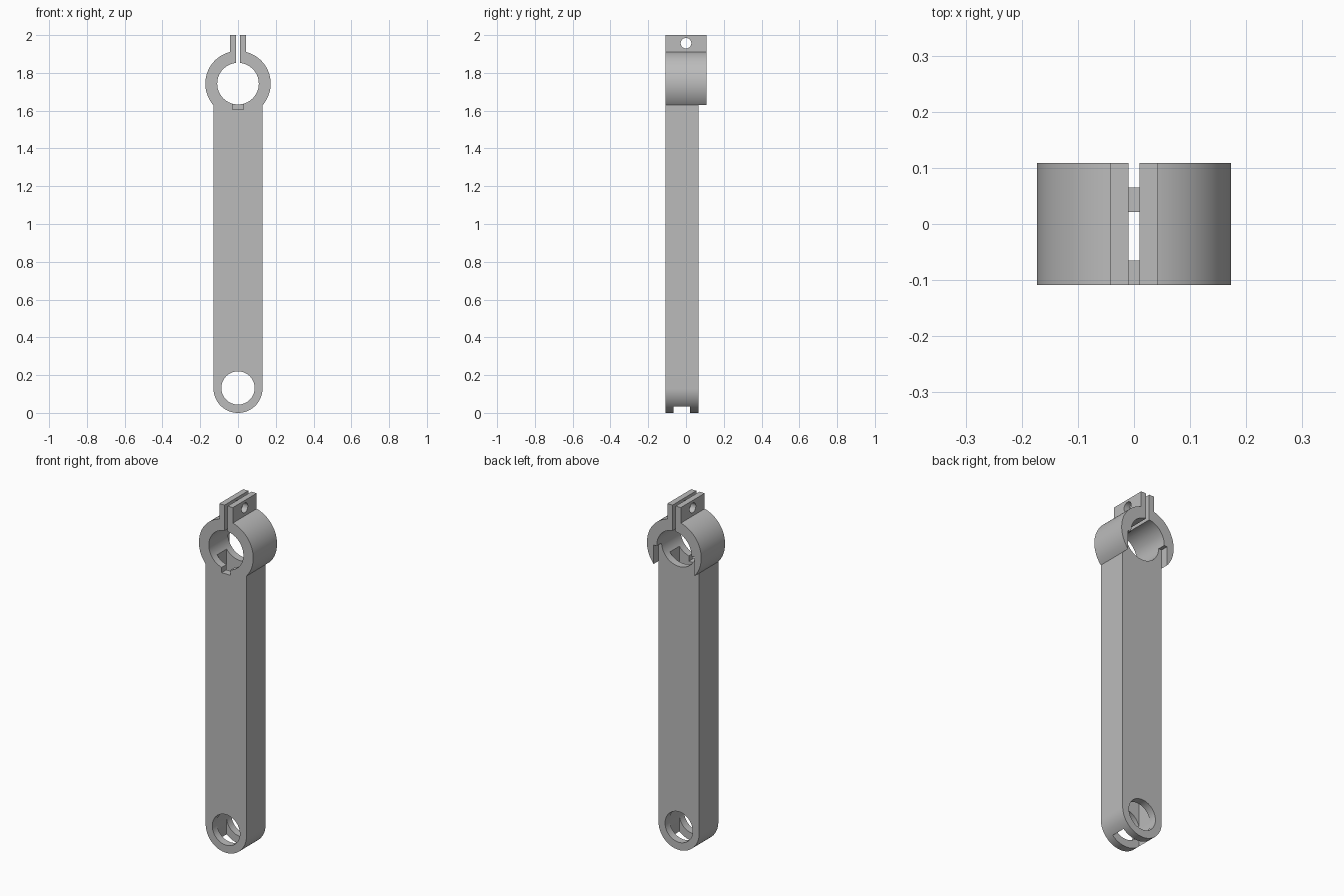
import bpy
import bmesh
import math

default = bpy.data.objects.get("Cube")
if default:
    bpy.data.objects.remove(default, do_unlink=True)

# Main dimensions: every depth is a multiple of one wall thickness
WALL = 0.0434
FRONT = -2.5 * WALL
BACK = 2.5 * WALL
ARM_BACK = FRONT + 4 * WALL
ARM_R, PIN_R, PIN_Z = 0.13, 0.088, 0.13
RING_R, BORE_R, RING_Z = 0.173, 0.11, 1.743
SEGMENTS = 96

metal = bpy.data.materials.new("grey metal")
metal.use_nodes = True
GREY = (0.5, 0.5, 0.5, 1)
metal.diffuse_color = GREY
metal.node_tree.nodes["Principled BSDF"].inputs["Base Color"].default_value = GREY


def arc(radius, z, start=0.0, end=2 * math.pi, steps=SEGMENTS):
    """Points on an arc in the front plane."""
    angles = [start + (end - start) * i / steps for i in range(steps + 1)]
    if end - start > 6:
        angles.pop()
    return [(radius * math.cos(a), z + radius * math.sin(a)) for a in angles]


def rect(x0, x1, z0, z1):
    return [(x0, z0), (x1, z0), (x1, z1), (x0, z1)]


def extrude(name, outline, y0, y1):
    """Solid made by pushing an x/z outline from y0 to y1."""
    bm = bmesh.new()
    face = bm.faces.new([bm.verts.new((x, y0, z)) for x, z in outline])
    grown = bmesh.ops.extrude_face_region(bm, geom=[face])["geom"]
    moved = [v for v in grown if isinstance(v, bmesh.types.BMVert)]
    bmesh.ops.translate(bm, verts=moved, vec=(0, y1 - y0, 0))
    bmesh.ops.recalc_face_normals(bm, faces=bm.faces)
    mesh = bpy.data.meshes.new(name)
    bm.to_mesh(mesh)
    bm.free()
    mesh.materials.append(metal)
    obj = bpy.data.objects.new(name, mesh)
    bpy.context.collection.objects.link(obj)
    return obj


def combine(target, tool, operation):
    """Apply a boolean and discard the tool."""
    mod = target.modifiers.new(operation, "BOOLEAN")
    mod.operation = operation
    mod.solver = "EXACT"
    mod.object = tool
    bpy.context.view_layer.objects.active = target
    bpy.ops.object.modifier_apply(modifier=mod.name)
    bpy.data.objects.remove(tool, do_unlink=True)


# Arm: long bar with a rounded lower end
bar = arc(ARM_R, PIN_Z, math.pi, 2 * math.pi, SEGMENTS // 2)
bar += [(ARM_R, RING_Z), (-ARM_R, RING_Z)]
arm = extrude("clamp_arm", bar, FRONT, ARM_BACK)

# Clamp ring, open behind the arm, with the two ears on top
ring = extrude("clamp_ring", arc(RING_R, RING_Z), FRONT, BACK)
relief = extrude("back_relief", rect(-ARM_R, ARM_R, 1.5, RING_Z - 0.005), ARM_BACK, BACK + 0.1)
combine(ring, relief, "DIFFERENCE")
ears = extrude("clamp_ears", rect(-0.043, 0.043, RING_Z + 0.05, 2.0), FRONT, BACK)
combine(ring, ears, "UNION")
combine(arm, ring, "UNION")

# Bore, pin hole, clamp slot, hollow core and key notch in the front wall
low, high = FRONT - 0.1, BACK + 0.1
cuts = [
    ("ring_bore", arc(BORE_R, RING_Z), low, high),
    ("pin_hole", arc(PIN_R, PIN_Z + 0.002), low, high),
    ("clamp_slot", rect(-0.01, 0.01, RING_Z, 2.1), low, high),
    ("hollow_core", rect(-0.0875, 0.0875, -0.1, RING_Z - 0.02), FRONT + WALL, FRONT + 3 * WALL),
    ("key_notch", rect(-0.028, 0.028, 1.606, RING_Z), low, FRONT + 1.5 * WALL),
]
for cut in cuts:
    combine(arm, extrude(*cut), "DIFFERENCE")

# Bolt hole across the ears
bpy.ops.mesh.primitive_cylinder_add(vertices=48, radius=0.028, depth=0.4,
                                    location=(0, 0, 1.957), rotation=(0, math.pi / 2, 0))
bolt = bpy.context.object
bolt.name = "bolt_hole"
bolt.data.materials.append(metal)
combine(arm, bolt, "DIFFERENCE")

# Smooth curves with crisp machined edges
bpy.ops.object.select_all(action="DESELECT")
arm.select_set(True)
bpy.context.view_layer.objects.active = arm
bpy.ops.object.shade_smooth_by_angle(angle=math.radians(30))
